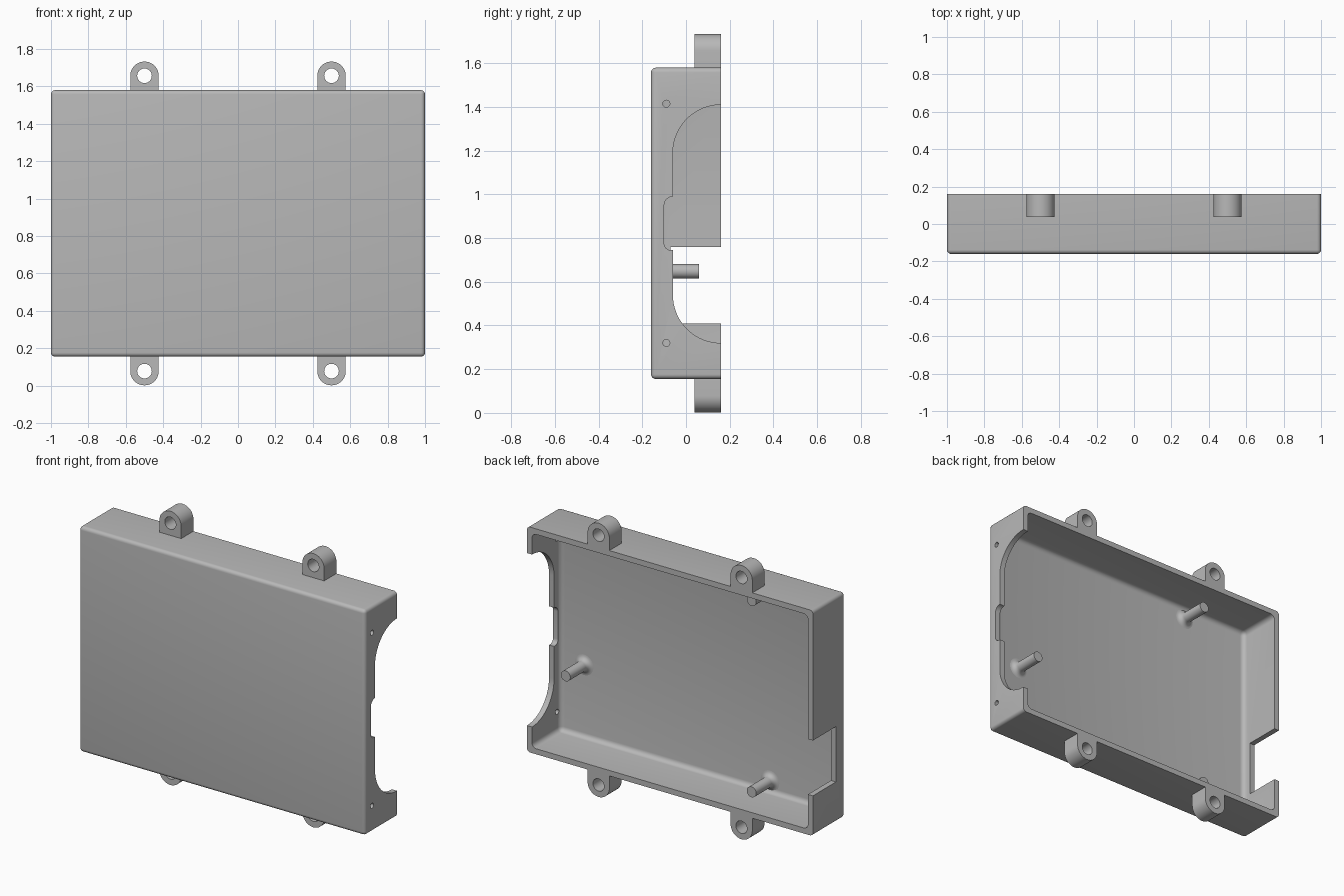
import bpy, bmesh
from math import sin, cos, pi, radians
from mathutils import Vector

if "Cube" in bpy.data.objects:
    bpy.data.objects.remove(bpy.data.objects["Cube"], do_unlink=True)

grey = bpy.data.materials.new("plain grey")
grey.use_nodes = True
GREY = (0.48, 0.48, 0.48, 1)
grey.diffuse_color = GREY
grey.node_tree.nodes["Principled BSDF"].inputs["Base Color"].default_value = GREY

BOTTOM, TOP = 0.155, 1.58
MID = (BOTTOM + TOP) / 2
FRONT, BACK = -0.16, 0.16
WALL = 0.035
FLOOR = FRONT + WALL


def make(name, bm):
    bmesh.ops.recalc_face_normals(bm, faces=bm.faces)
    mesh = bpy.data.meshes.new(name)
    bm.to_mesh(mesh)
    bm.free()
    mesh.materials.append(grey)
    obj = bpy.data.objects.new(name, mesh)
    bpy.context.collection.objects.link(obj)
    return obj


def rounded_box(name, lo, hi, radius):
    """Box rounded on every edge except those of its back face."""
    bm = bmesh.new()
    bmesh.ops.create_cube(bm, size=1)
    lo, hi = Vector(lo), Vector(hi)
    for v in bm.verts:
        v.co = [(hi[i] if v.co[i] > 0 else lo[i]) for i in range(3)]
    if radius:
        edges = [e for e in bm.edges if min(v.co.y for v in e.verts) < hi.y - 1e-4]
        bmesh.ops.bevel(bm, geom=edges, offset=radius, segments=5,
                        profile=0.5, affect='EDGES')
    return make(name, bm)


def prism(name, points, shift):
    """Extrude a closed outline along the given vector."""
    bm = bmesh.new()
    face = bm.faces.new([bm.verts.new(p) for p in points])
    out = bmesh.ops.extrude_face_region(bm, geom=[face])
    moved = [g for g in out["geom"] if isinstance(g, bmesh.types.BMVert)]
    bmesh.ops.translate(bm, verts=moved, vec=shift)
    return make(name, bm)


def arc(cx, cy, r, start, end, n=16):
    angles = [radians(start + (end - start) * i / n) for i in range(n + 1)]
    return [(cx + r * cos(a), cy + r * sin(a)) for a in angles]


def cut(target, cutter):
    cutter.hide_render = True
    mod = target.modifiers.new("cut", 'BOOLEAN')
    mod.operation, mod.solver, mod.object = 'DIFFERENCE', 'EXACT', cutter
    bpy.context.view_layer.objects.active = target
    bpy.ops.object.modifier_apply(modifier=mod.name)
    bpy.data.objects.remove(cutter, do_unlink=True)


def smooth(obj):
    bpy.ops.object.select_all(action='DESELECT')
    obj.select_set(True)
    bpy.context.view_layer.objects.active = obj
    bpy.ops.object.shade_smooth_by_angle(angle=radians(30))


# Open-backed case
case = rounded_box("case_shell", (-1, FRONT, BOTTOM), (1, BACK, TOP), 0.022)
cut(case, rounded_box("cavity_cutter", (WALL - 1, FLOOR, BOTTOM + WALL),
                      (1 - WALL, 0.3, TOP - WALL), 0.03))

# Large rounded opening with a shallow notch in the left wall
outline = [(0.3, 0.32)] + arc(0.16, 0.54, 0.22, 270, 180, 24)
outline += [(-0.06, 0.745)] + arc(-0.07, 0.775, 0.03, 270, 180, 8)
outline += arc(-0.06, 0.95, 0.04, 180, 90, 8)
outline += arc(0.16, 1.19, 0.22, 180, 90, 24) + [(0.3, 1.41)]
cut(case, prism("opening_cutter", [(0.93, y, z) for y, z in outline], (0.2, 0, 0)))

# Small screw holes in the left wall
for z in (0.32, 1.415):
    ring = arc(-0.09, z, 0.016, 0, 345, 23)
    cut(case, prism("hole_cutter", [(0.94, y, h) for y, h in ring], (0.2, 0, 0)))

# Square slot in the right wall
cut(case, rounded_box("slot_cutter", (-1.1, -0.07, 0.41), (-0.93, 0.3, 0.76), 0))
smooth(case)

# Mounting tabs, mirrored left/right and top/bottom
for side, x in (("left", 0.5), ("right", -0.5)):
    for level, sign in (("upper", 1), ("lower", -1)):
        edge = MID + sign * (TOP - MID)
        centre = edge + sign * 0.077
        shape = [(x + 0.076, edge)] + arc(x, centre, 0.076, 0, sign * 180, 24)
        shape.append((x - 0.076, edge))
        tab = prism(f"{level}_{side}_tab", [(a, 0.038, z) for a, z in shape],
                    (0, BACK - 0.038, 0))
        ring = arc(x, centre, 0.039, 0, 348.75, 31)
        cut(tab, prism("tab_hole_cutter", [(a, -0.1, z) for a, z in ring], (0, 0.4, 0)))
        smooth(tab)


# Locating pins with a flared foot
def pin(name, x, z, r=0.033, flare=0.032, n=32):
    profile = [(r + flare, FLOOR - 0.005)]
    profile += [(a, b) for a, b in arc(r + flare, FLOOR + flare, flare, 270, 180, 6)]
    profile.append((r, 0.06))
    bm = bmesh.new()
    rings = [[bm.verts.new((x + rad * cos(2 * pi * i / n), y, z + rad * sin(2 * pi * i / n)))
              for i in range(n)] for rad, y in profile]
    for a, b in zip(rings, rings[1:]):
        for i in range(n):
            j = (i + 1) % n
            bm.faces.new((a[i], a[j], b[j], b[i]))
    bm.faces.new(rings[0])
    bm.faces.new(rings[-1])
    smooth(make(name, bm))


pin("left_pin", 0.8, 0.648)
pin("upper_right_pin", -0.5, MID + 0.605)
pin("lower_right_pin", -0.5, MID - 0.605)
